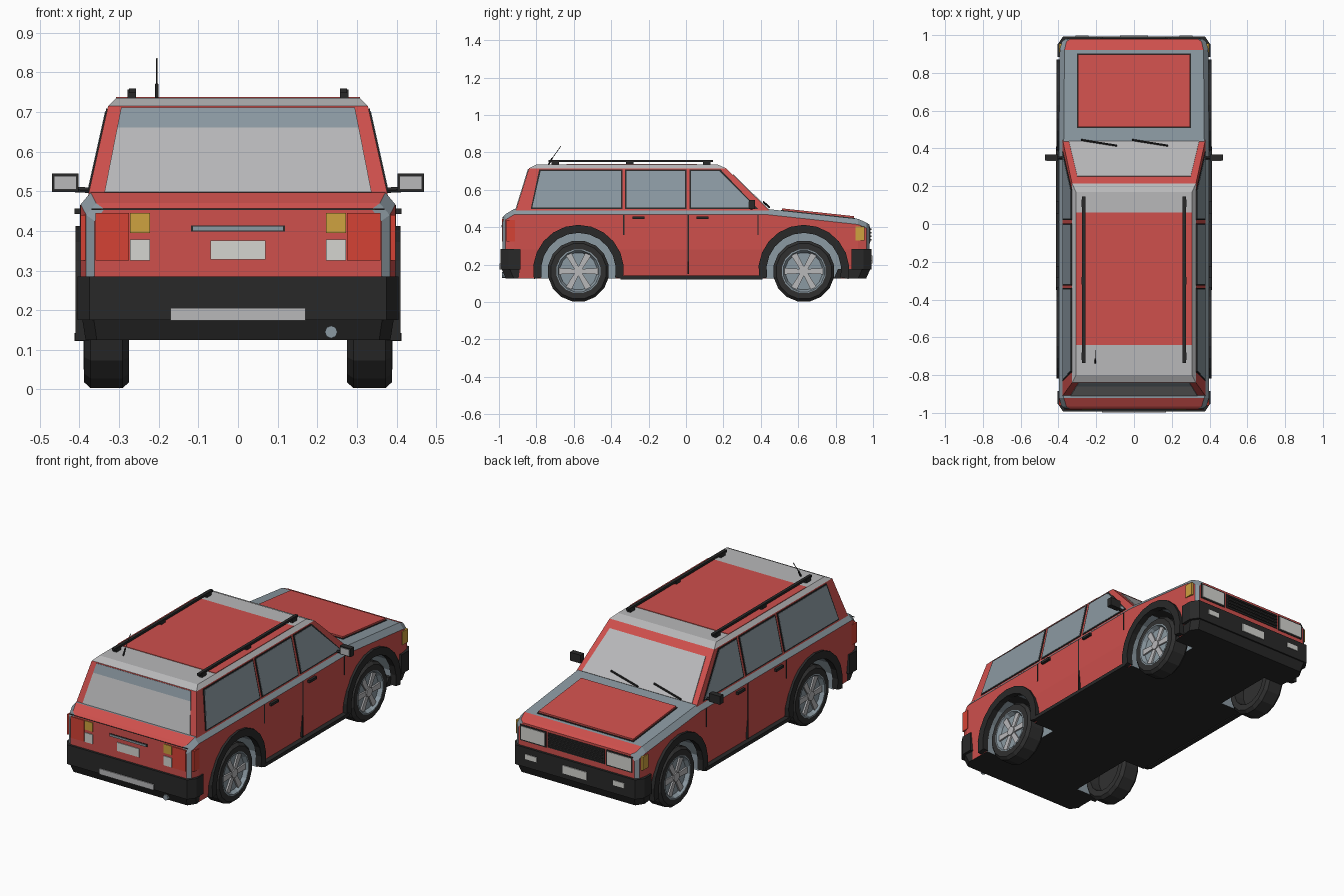
import bpy, bmesh, math
from mathutils import Vector

if "Cube" in bpy.data.objects:
    bpy.data.objects.remove(bpy.data.objects["Cube"])

def mat(name, r, g, b):
    m = bpy.data.materials.new(name)
    m.diffuse_color = (r, g, b, 1)
    m.use_nodes = True
    m.node_tree.nodes["Principled BSDF"].inputs["Base Color"].default_value = m.diffuse_color
    return m

RED = mat("paint_red", .62, .08, .073)
STEEL = mat("steel_grey", .26, .32, .36)
LIGHT = mat("light_grey", .48, .48, .49)
BLACK = mat("trim_black", .022, .022, .022)
RUBBER = mat("tyre_black", .03, .03, .03)
TAIL = mat("lamp_red", .66, .055, .035)
AMBER = mat("lamp_amber", .62, .36, .05)
WHITE = mat("lamp_white", .66, .66, .63)

def finish(name, bm, *mats):
    bmesh.ops.recalc_face_normals(bm, faces=bm.faces)
    me = bpy.data.meshes.new(name)
    bm.to_mesh(me)
    bm.free()
    for m in mats:
        me.materials.append(m)
    ob = bpy.data.objects.new(name, me)
    bpy.context.collection.objects.link(ob)
    return ob

def loft(name, rings, *mats):
    """Solid through a list of equal-length point rings, capped at both ends."""
    bm = bmesh.new()
    vs = [[bm.verts.new(p) for p in r] for r in rings]
    n = len(vs[0])
    for a, b in zip(vs, vs[1:]):
        for i in range(n):
            bm.faces.new((a[i], a[(i + 1) % n], b[(i + 1) % n], b[i]))
    bm.faces.new(vs[0])
    bm.faces.new(vs[-1])
    return finish(name, bm, *mats)

def box(name, x0, x1, y0, y1, z0, z1, m):
    return loft(name, [[(x0, y0, z), (x1, y0, z), (x1, y1, z), (x0, y1, z)] for z in (z0, z1)], m)

def prism(name, yz, x0, x1, m):
    return loft(name, [[(x, y, z) for y, z in yz] for x in (x0, x1)], m)

def plate(name, pts, t, m):
    """Thin panel centred on a flat polygon."""
    p = [Vector(q) for q in pts]
    n = (p[1] - p[0]).cross(p[2] - p[0]).normalized() * t
    return loft(name, [[q - n for q in p], [q + n for q in p]], m)

def rod(name, a, b, r, m, sides=6):
    a, b = Vector(a), Vector(b)
    q = (b - a).to_track_quat('Z', 'Y')
    ring = [q @ Vector((r * math.cos(k * math.tau / sides), r * math.sin(k * math.tau / sides), 0)) for k in range(sides)]
    return loft(name, [[a + v for v in ring], [b + v for v in ring]], m)

def circle(x, cy, cz, r, n=16):
    return [(x, cy + r * math.cos((k + .5) * math.tau / n), cz + r * math.sin((k + .5) * math.tau / n)) for k in range(n)]

AXLES = (("rear", -.575), ("front", .63))
SIDES = (("right", 1), ("left", -1))

# lower body shell: y, half width, top, bottom
def section(y, w, top, bot):
    half = [(w - .015, bot), (w, .28), (w, top - .03), (w - .025, top)]
    return [(x, y, z) for x, z in half] + [(-x, y, z) for x, z in reversed(half)]

body = loft("body", [section(*s) for s in (
    (-.98, .362, .455, .17), (-.965, .383, .47, .155), (-.92, .397, .497, .125), (.44, .397, .497, .125),
    (.92, .393, .445, .125), (.965, .383, .425, .155), (.98, .362, .415, .17))], RED, STEEL, BLACK)

# cut the wheel wells
for end, y in AXLES:
    for side, s in SIDES:
        cut = loft("well_cutter", [circle(s * .25, y, .17, .205), circle(s * .5, y, .17, .205)])
        mod = body.modifiers.new("well", 'BOOLEAN')
        mod.operation, mod.solver, mod.object = 'DIFFERENCE', 'EXACT', cut
        bpy.context.view_layer.objects.active = body
        bpy.ops.object.modifier_apply(modifier="well")
        bpy.data.objects.remove(cut)

for f in body.data.polygons:
    c, n = f.center, f.normal
    in_well = any(math.hypot(c.y - y, c.z - .17) < .21 for _, y in AXLES) and abs(c.x) < .37 and abs(c.x) > .24
    corner = abs(c.y) > .966 and abs(n.x) > .3
    if in_well and n.z > -.99:
        f.material_index = 1
    elif n.z < -.5:
        f.material_index = 2
    elif corner or (n.z > .3 and (-.9 < c.y < .92 or abs(c.x) > .3)):
        f.material_index = 1
    else:
        f.material_index = 0

# cabin with chamfered roof
def ring(w, y0, y1, z):
    return [(-w, y0, z), (w, y0, z), (w, y1, z), (-w, y1, z)]

cabin = loft("cabin", [ring(.378, -.91, .445, .49), ring(.328, -.84, .215, .715), ring(.308, -.8, .17, .735)], RED, LIGHT)
for f in cabin.data.polygons:
    f.material_index = 1 if f.center.z > .717 else 0
box("roof_panel", -.308, .308, -.64, .06, .732, .738, RED)

# glass: points placed on the cabin planes
def on_side(s, y, z):
    return (s * (.378 - (z - .49) * .05 / .225), y, z)

def on_front(x, z):
    return (x, .445 - (z - .49) * .23 / .225, z)

def on_rear(x, z):
    return (x, -.91 + (z - .49) * .07 / .225, z)

SIDE_WINDOWS = (("rear", ((-.83, .498), (-.34, .498), (-.34, .708), (-.785, .708))),
                ("middle", ((-.325, .498), (.003, .498), (.003, .708), (-.325, .708))),
                ("front", ((.02, .498), (.385, .498), (.185, .708), (.02, .708))))
for side, s in SIDES:
    for nm, pts in SIDE_WINDOWS:
        cy = sum(p[0] for p in pts) / 4
        inner = [(y + (.008 if y < cy else -.014 if nm == "front" and z < .6 else -.008),
                  z + (.007 if z < .6 else -.007)) for y, z in pts]
        plate(f"{nm}_window_frame_{side}", [on_side(s, *p) for p in pts], .003, BLACK)
        plate(f"{nm}_window_{side}", [on_side(s, *p) for p in inner], .0045, STEEL)
plate("windshield", [on_front(-.345, .497), on_front(.345, .497), on_front(.3, .68), on_front(-.3, .68)], .004, LIGHT)
plate("rear_window", [on_rear(-.337, .497), on_rear(.337, .497), on_rear(.305, .66), on_rear(-.305, .66)], .004, LIGHT)
plate("rear_window_tint", [on_rear(-.305, .66), on_rear(.305, .66), on_rear(.295, .71), on_rear(-.295, .71)], .004, STEEL)

# hood panel with dark seam, wipers
def hood_z(y):
    return .497 - (y - .44) * .052 / .48
for nm, w, y0, y1, t, m in (("hood_seam", .303, .507, .903, .003, BLACK), ("hood_panel", .297, .513, .897, .012, RED)):
    loft(nm, [[(-w, y0, hood_z(y0) + d), (w, y0, hood_z(y0) + d), (w, y1, hood_z(y1) + d), (-w, y1, hood_z(y1) + d)]
              for d in (-.005, t)], m)
for i, x in enumerate((-.28, -.01)):
    rod(f"wiper_{i}", (x, .445, .507), (x + .19, .415, .535), .005, BLACK)

# bumpers, wrapped round the corners, with lower valances
for end, e in (("rear", -1), ("front", 1)):
    outline = [(-.405, .885), (-.405, .95), (-.375, .993), (.375, .993), (.405, .95), (.405, .885)]
    loft(f"{end}_bumper", [[(x, e * y, z) for x, y in outline] for z in (.175, .285)], BLACK)
    loft(f"{end}_valance", [[(x * k, e * (y - d), z) for x, y in [(-.39, .82)] + outline[1:5] + [(.39, .82)]]
                            for z, k, d in ((.125, .95, .03), (.176, .97, .008))], BLACK)

# tail: lamps, plate, handle, step, exhaust
def rear_panel(nm, x0, x1, z0, z1, m, d=.004):
    box(nm, x0, x1, -.98 - d, -.976, z0, z1, m)

def pair(fn, nm, x0, x1, *rest):
    fn(nm + "_right", x0, x1, *rest)
    fn(nm + "_left", -x1, -x0, *rest)

pair(rear_panel, "tail_lamp", .275, .36, .325, .445, TAIL)
pair(rear_panel, "rear_indicator", .222, .272, .395, .445, AMBER)
pair(rear_panel, "reverse_lamp", .222, .272, .325, .378, WHITE)
rear_panel("rear_plate", -.07, .07, .328, .376, WHITE)
rear_panel("tailgate_handle_edge", -.118, .118, .398, .414, BLACK, .003)
rear_panel("tailgate_handle", -.114, .114, .401, .411, STEEL, .006)
rear_panel("tailgate_seam", -.37, .37, .453, .456, BLACK, .001)
box("rear_step", -.17, .17, -.998, -.99, .174, .206, LIGHT)
rod("exhaust_pipe", (.235, -.8, .145), (.235, -.985, .145), .016, STEEL, 8)

# nose: grille, headlamps, plate, fog lamps
def front_panel(nm, x0, x1, z0, z1, m, d=.004):
    box(nm, x0, x1, .976, .98 + d, z0, z1, m)

front_panel("grille", -.178, .178, .318, .402, BLACK)
for i in range(4):
    front_panel(f"grille_slat_{i}", -.17, .17, .328 + i * .019, .336 + i * .019, RUBBER, .012)
pair(front_panel, "headlamp_frame", .188, .352, .314, .404, BLACK, .003)
pair(front_panel, "headlamp", .195, .345, .322, .396, WHITE, .006)
box("front_plate", -.075, .075, .99, .998, .205, .25, WHITE)
for side, s in SIDES:
    x0, x1 = sorted((s * .24, s * .31))
    box(f"fog_lamp_{side}", x0, x1, .99, .997, .222, .25, WHITE)

for side, s in SIDES:
    def strip(nm, y0, y1, z0, z1, m, out=.401):
        x0, x1 = sorted((s * .385, s * out))
        box(f"{nm}_{side}", x0, x1, y0, y1, z0, z1, m)
    # side lamps, door seams, handles and sills
    strip("side_indicator", .905, .955, .33, .405, AMBER, .398)
    strip("tail_lamp_wrap", -.96, -.915, .325, .44, TAIL, .398)
    for i, (y, z0) in enumerate(((-.333, .36), (.012, .15), (.385, .36))):
        strip(f"door_seam_{i}", y - .003, y + .003, z0, .465, BLACK, .399)
    for i, y in enumerate((-.255, .088)):
        strip(f"door_handle_{i}", y - .032, y + .032, .443, .457, BLACK, .412)
    strip("sill", -.35, .41, .122, .142, BLACK, .412)
    # mirror
    rod(f"mirror_arm_{side}", (s * .36, .35, .502), (s * .42, .35, .505), .008, BLACK)
    box(f"mirror_{side}", *sorted((s * .402, s * .47)), .337, .368, .498, .545, BLACK)
    box(f"mirror_glass_{side}", *sorted((s * .408, s * .464)), .333, .338, .504, .539, LIGHT)
    # roof rail
    box(f"roof_rail_{side}", *sorted((s * .258, s * .275)), -.735, .145, .748, .76, BLACK)
    for i, y in enumerate((-.7, -.3, .11)):
        box(f"rail_foot_{i}_{side}", *sorted((s * .257, s * .279)), y - .02, y + .02, .73, .757, BLACK)
    for end, y in AXLES:
        # arch flare
        arc = [math.radians(-11 + 202 * k / 12) for k in range(13)]
        prof = [(y + .243 * math.cos(a), .17 + .243 * math.sin(a)) for a in arc]
        prof += [(y + .2 * math.cos(a), .17 + .2 * math.sin(a)) for a in reversed(arc)]
        prism(f"{end}_arch_flare_{side}", prof, s * .375, s * .41, BLACK)
        # tyre with open dish, rim, spokes and hub
        loft(f"{end}_tyre_{side}", [circle(s * x, y, .165, r) for x, r in (
            (.33, .112), (.275, .118), (.275, .15), (.292, .165), (.372, .165), (.388, .15), (.388, .118), (.36, .112))], RUBBER)
        loft(f"{end}_rim_{side}", [circle(s * x, y, .165, r) for x, r in (
            (.355, .11), (.364, .11), (.389, .119), (.39, .112), (.368, .1))], STEEL)
        for k in range(6):
            a = k * math.tau / 6
            u, v = Vector((0, math.cos(a), math.sin(a))), Vector((0, -math.sin(a), math.cos(a)))
            c = Vector((s * .374, y, .165))
            plate(f"{end}_spoke_{k}_{side}", [c + u * .015 - v * .012, c + u * .106 - v * .017,
                                              c + u * .106 + v * .017, c + u * .015 + v * .012], .0045, LIGHT)
        rod(f"{end}_hub_{side}", (s * .36, y, .165), (s * .384, y, .165), .027, LIGHT, 8)

# antenna
rod("antenna_base", (-.205, -.735, .735), (-.205, -.715, .77), .005, BLACK)
rod("antenna", (-.205, -.72, .762), (-.205, -.668, .835), .002, BLACK)
